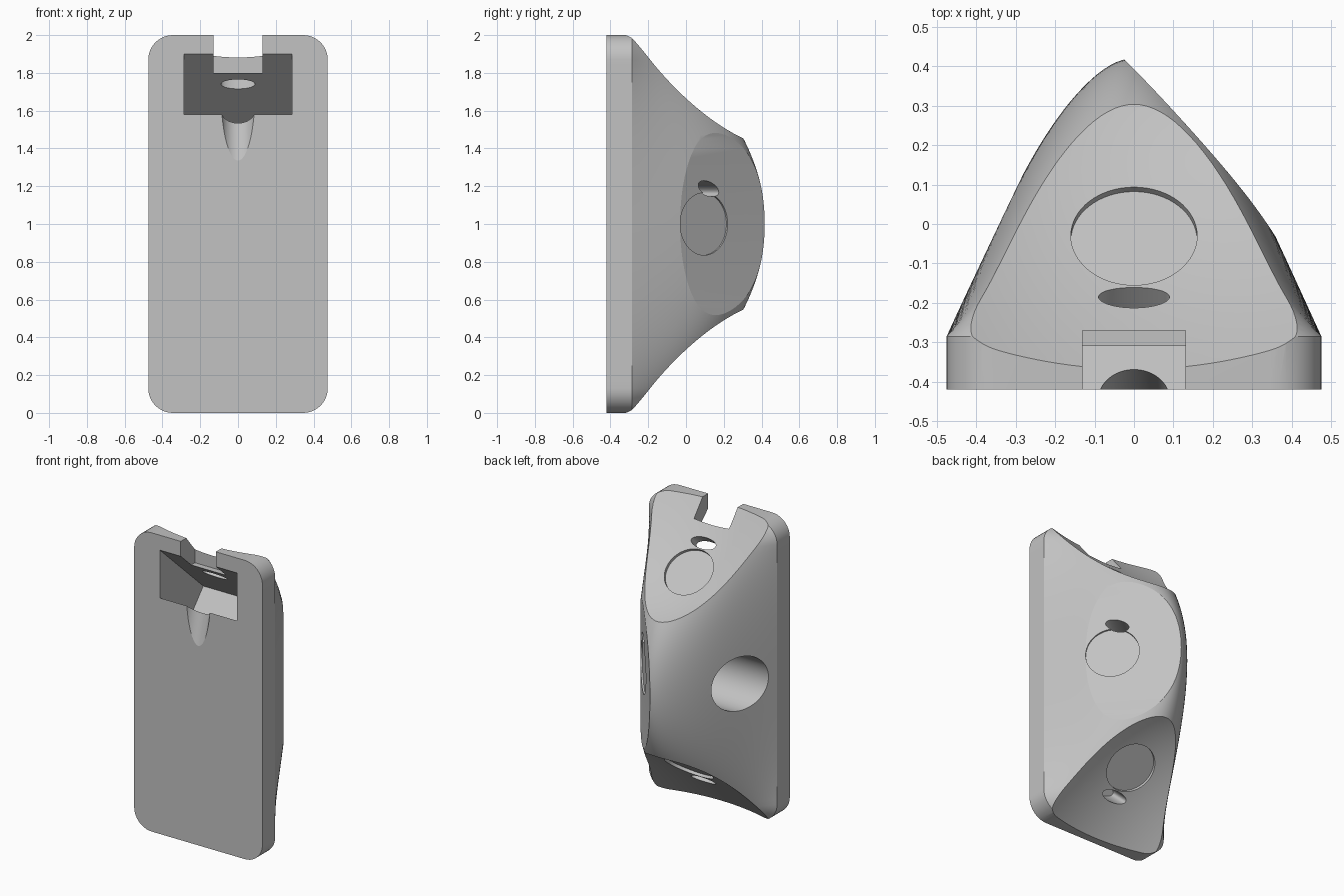
import bpy, bmesh, math
from mathutils import Vector, Matrix

cube = bpy.data.objects.get("Cube")
if cube:
    bpy.data.objects.remove(cube, do_unlink=True)

X, Y, Z = Vector((1, 0, 0)), Vector((0, 1, 0)), Vector((0, 0, 1))
FRONT, PLATE_BACK, HALF_W, CORNER = -0.42, -0.285, 0.475, 0.13

grey = bpy.data.materials.new("plain grey")
grey.use_nodes = True
grey.diffuse_color = (0.54, 0.54, 0.54, 1)
grey.node_tree.nodes["Principled BSDF"].inputs["Base Color"].default_value = (0.54, 0.54, 0.54, 1)


def finish(name, bm):
    bmesh.ops.recalc_face_normals(bm, faces=bm.faces)
    mesh = bpy.data.meshes.new(name)
    bm.to_mesh(mesh)
    bm.free()
    mesh.materials.append(grey)
    ob = bpy.data.objects.new(name, mesh)
    bpy.context.collection.objects.link(ob)
    return ob


def loft(name, rings):
    bm = bmesh.new()
    loops = [[bm.verts.new(p) for p in ring] for ring in rings]
    for lo, hi in zip(loops, loops[1:]):
        n = len(lo)
        for i in range(n):
            j = (i + 1) % n
            bm.faces.new((lo[i], lo[j], hi[j], hi[i]))
    bm.faces.new(loops[0])
    bm.faces.new(loops[-1])
    return finish(name, bm)


def prism(name, outline, a, b, c, half):
    return loft(name, [[a * p + b * q + c * s for p, q in outline] for s in (-half, half)])


def bore(name, point, axis, wide, thin, inward, outward, across):
    """Elliptical cylinder along axis, reaching inward and outward from point."""
    axis, across = axis.normalized(), across.normalized()
    side = axis.cross(across).normalized()
    angles = [math.tau * i / 64 for i in range(64)]
    return loft(name, [[point + axis * d + across * wide * math.cos(t) + side * thin * math.sin(t)
                        for t in angles] for d in (-inward, outward)])


def cut(body, cutter):
    cutter.hide_render = True
    mod = body.modifiers.new("cut", 'BOOLEAN')
    mod.operation, mod.solver, mod.object = 'DIFFERENCE', 'EXACT', cutter
    bpy.ops.object.select_all(action='DESELECT')
    body.select_set(True)
    bpy.context.view_layer.objects.active = body
    bpy.ops.object.modifier_apply(modifier=mod.name)
    bpy.data.objects.remove(cutter, do_unlink=True)


# Body: stacked plan sections, a plate at the front and a bulging ridge behind
def section(z, steps=28):
    edge = max(0, CORNER - min(z, 2 - z))
    w = HALF_W - CORNER + math.sqrt(CORNER ** 2 - edge ** 2)
    ridge = 0.42 - 0.567 * (z - 1) ** 2
    taper = 0.68 - 0.2 * (z - 1) ** 2
    side = []
    for k in range(steps):
        u = math.sin(math.pi / 2 * k / steps)
        side.append((w * (1 - taper * u) * math.sqrt(1 - u ** 6), PLATE_BACK + (ridge - PLATE_BACK) * u))
    right = [(w, FRONT)] + side
    pts = right + [(0, ridge)] + [(-x, y) for x, y in reversed(right)]
    return [Vector((x, y, z)) for x, y in pts]


corner = [CORNER * (1 - math.cos(math.pi / 2 * i / 10)) for i in range(10)]
middle = [CORNER + (2 - 2 * CORNER) * i / 48 for i in range(49)]
body = loft("body", [section(z) for z in corner + middle + [2 - z for z in reversed(corner)]])


# Dished end faces, top and bottom
def dish(x, y):
    u = y - PLATE_BACK
    w = max(0, 0.45 - 0.75 * u)
    return 2 - 1.5 * u + 0.97 * u * u - 0.5 * (w * w - x * x)


def flip(ob, sign):
    if sign < 0:
        ob.data.transform(Matrix.Translation((0, 0, 2)) @ Matrix.Scale(-1, 4, Z))
        ob.data.flip_normals()
    return ob


def dish_cutter():
    bm = bmesh.new()
    bmesh.ops.create_grid(bm, x_segments=40, y_segments=40, size=0.55)
    bottom = list(bm.verts)
    top = bmesh.ops.extrude_face_region(bm, geom=list(bm.faces), use_keep_orig=True)
    for v in bottom:
        v.co.z = dish(v.co.x, v.co.y)
    for v in top["geom"]:
        if isinstance(v, bmesh.types.BMVert):
            v.co.z = 2.9
    return finish("end_dish_cutter", bm)


for sign in (1, -1):
    cut(body, flip(dish_cutter(), sign))

# Scooped flat on the +x side of the ridge
SCOOP = 0.252
normal = Vector((0.76, 0.65, 0)).normalized()
along = normal.cross(Z)
arc = [(SCOOP + 0.06 * (i / 20) ** 2, 1 + i / 20) for i in range(-14, 15)]
cut(body, prism("side_scoop_cutter", arc + [(0.9, 1.7), (0.9, 0.3)], normal, Z, along, 1))

# Shallow round seats with a small slot beside each
for sign in (1, -1):
    seat = Vector((0, -0.036, dish(0, -0.036)))
    slot = Vector((0, -0.187, dish(0, -0.187)))
    cut(body, flip(bore("end_seat_cutter", seat, Vector((0, 0.63, 0.78)),
                        0.16, 0.16, 0.01, 0.15, X), sign))
    cut(body, flip(bore("end_slot_cutter", slot, Vector((0, 0.74, 0.67)),
                        0.09, 0.037, 0.16, 0.15, X), sign))
seat = Vector(((SCOOP - normal.y * 0.095) / normal.x, 0.095, 1))
cut(body, bore("side_seat_cutter", seat, normal, 0.165, 0.165, 0.01, 0.2, along))
cut(body, bore("side_slot_cutter", seat + Z * 0.187 - along * 0.03, normal,
               0.075, 0.036, 0.15, 0.2, along + Z * 0.35))

# Large round bore on the -x side
cut(body, bore("large_bore_cutter", Vector((-0.355, -0.05, 1)), -X, 0.18, 0.18, 0.35, 0.4, Y))

# Slanted pocket in the front, with a finger groove below and a notch above
pocket = [(-0.568, 2.034), (0.04, 1.484), (-0.119, 1.308), (-0.568, 1.714)]
cut(body, prism("front_pocket_cutter", pocket, Y, Z, X, 0.285))
cut(body, bore("finger_groove_cutter", Vector((0, -0.45, 1.58)), Vector((0, 0.25, 0.97)),
               0.09, 0.09, 0.5, 0.05, X))
notch = [(-0.6, 1.8), (-0.27, 1.8), (-0.27, 2.1), (-0.6, 2.1)]
cut(body, prism("top_notch_cutter", notch, Y, Z, X, 0.13))

bpy.ops.object.shade_smooth_by_angle(angle=math.radians(13))
